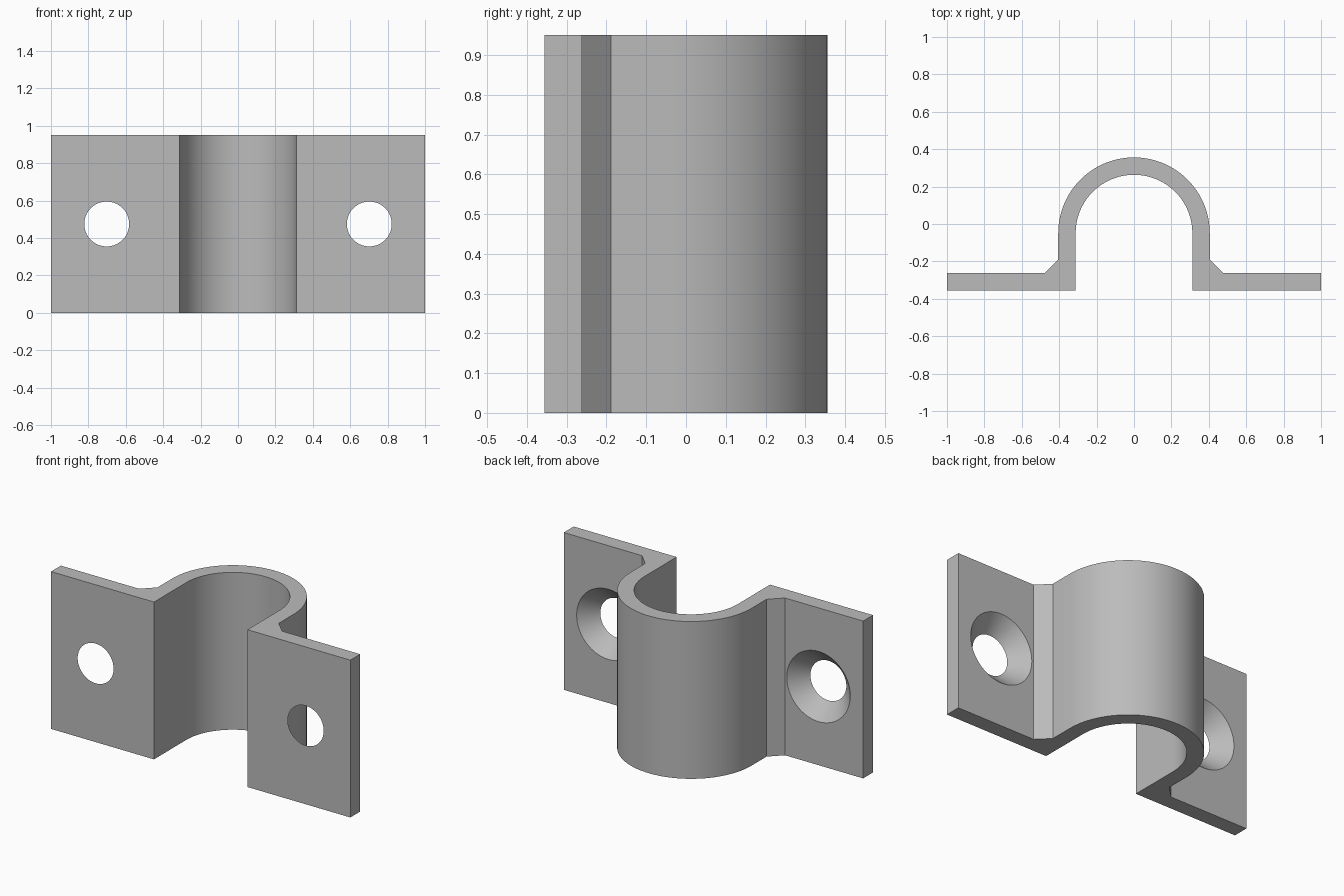
import bpy, bmesh, math

if "Cube" in bpy.data.objects:
    bpy.data.objects.remove(bpy.data.objects["Cube"])

H = 0.95                         # strap width along z
FRONT, BACK = -0.356, -0.262     # flange faces in y
R_IN, R_OUT, CY = 0.312, 0.405, -0.049
CHAMFER = 0.073
HOLE_X, R_SMALL, R_BIG = 0.702, 0.12, 0.212
SEG = 64

steel = bpy.data.materials.new("grey_steel")
steel.diffuse_color = (0.5, 0.5, 0.5, 1)
steel.use_nodes = True
steel.node_tree.nodes["Principled BSDF"].inputs["Base Color"].default_value = steel.diffuse_color


def arc(r, start, end):
    angles = [start + (end - start) * i / SEG for i in range(SEG + 1)]
    return [(r * math.cos(a), CY + r * math.sin(a)) for a in angles]


# Pipe saddle outline: flanges, chamfered corners and half-round arch
right = [(R_IN, FRONT), (1, FRONT), (1, BACK),
         (R_OUT + CHAMFER, BACK), (R_OUT, BACK + CHAMFER)]
left = [(-x, y) for x, y in reversed(right)]
outline = right + arc(R_OUT, 0, math.pi) + left + arc(R_IN, math.pi, 0)

bm = bmesh.new()
face = bm.faces.new([bm.verts.new((x, y, 0)) for x, y in outline])
top = bmesh.ops.extrude_face_region(bm, geom=[face])["geom"]
bmesh.ops.translate(bm, vec=(0, 0, H),
                    verts=[v for v in top if isinstance(v, bmesh.types.BMVert)])
bmesh.ops.recalc_face_normals(bm, faces=bm.faces)
mesh = bpy.data.meshes.new("pipe_clamp")
bm.to_mesh(mesh)
bm.free()
clamp = bpy.data.objects.new("pipe_clamp", mesh)
bpy.context.collection.objects.link(clamp)
mesh.materials.append(steel)

# Countersunk screw holes, wide at the back of each flange
OVER = 0.02
thick = BACK - FRONT
extra = (R_BIG - R_SMALL) / thick * OVER
for side in (-1, 1):
    bpy.ops.mesh.primitive_cone_add(
        vertices=SEG, radius1=R_SMALL - extra, radius2=R_BIG + extra,
        depth=thick + 2 * OVER, rotation=(-math.pi / 2, 0, 0),
        location=(side * HOLE_X, (FRONT + BACK) / 2, H / 2))
    cutter = bpy.context.object
    cutter.name = "screw_hole_cutter"
    cutter.hide_render = True
    cutter.data.materials.append(steel)
    bpy.context.view_layer.objects.active = clamp
    cut = clamp.modifiers.new("screw_hole", 'BOOLEAN')
    cut.operation = 'DIFFERENCE'
    cut.solver = 'EXACT'
    cut.object = cutter
    bpy.ops.object.modifier_apply(modifier=cut.name)
    bpy.data.objects.remove(cutter)

# Smooth arch and hole walls, sharp corners
bpy.ops.object.select_all(action='DESELECT')
clamp.select_set(True)
bpy.context.view_layer.objects.active = clamp
bpy.ops.object.shade_smooth_by_angle(angle=math.radians(25))
